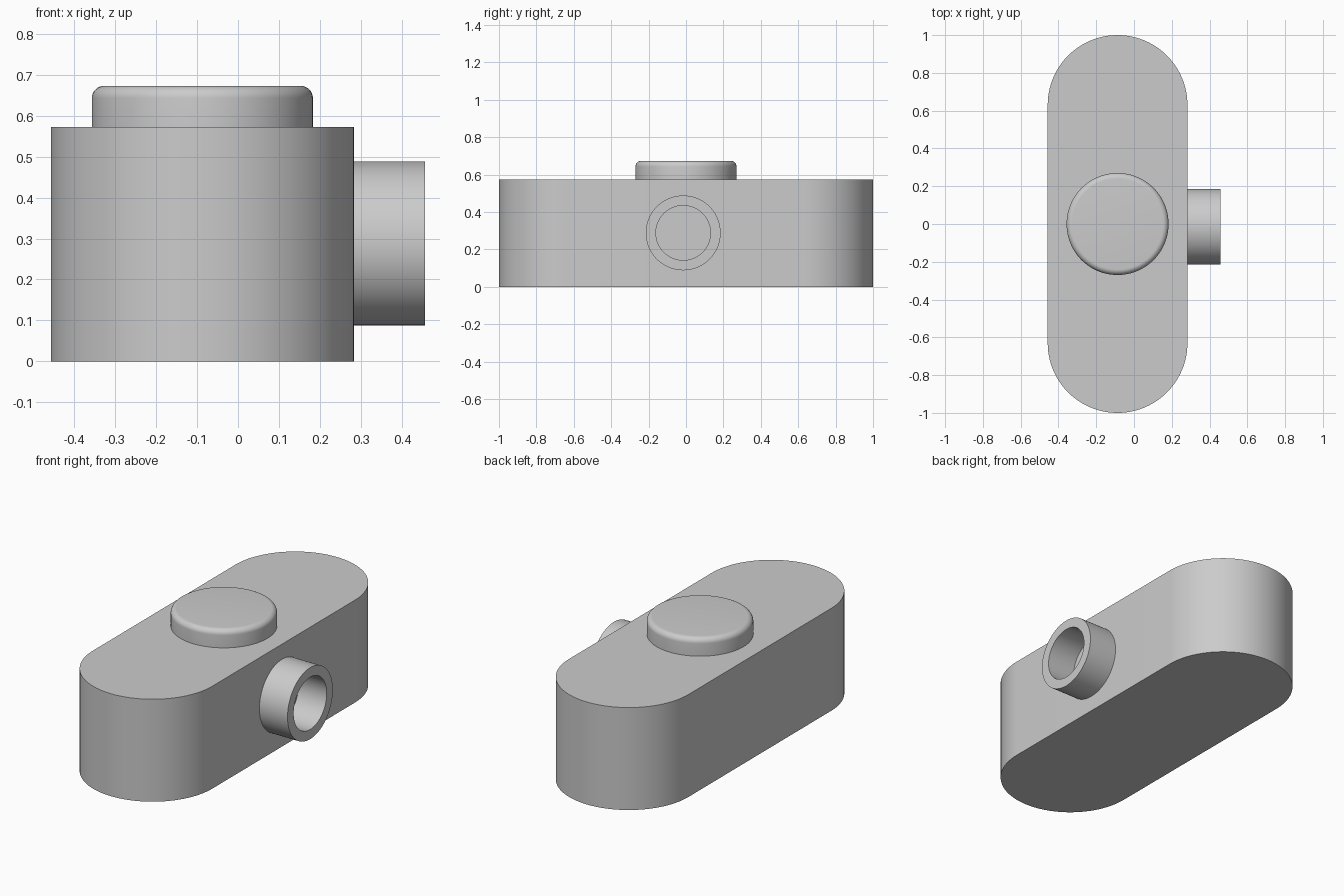
import bpy
import bmesh
import math
from mathutils import Matrix, Vector

cube = bpy.data.objects.get("Cube")
if cube:
    bpy.data.objects.remove(cube, do_unlink=True)

grey = bpy.data.materials.new("plain grey")
grey.use_nodes = True
colour = (0.6, 0.6, 0.6, 1)
grey.diffuse_color = colour
grey.node_tree.nodes["Principled BSDF"].inputs["Base Color"].default_value = colour

CENTRE_X = -0.087
HALF_WIDTH = 0.37
BODY_TOP = 0.573
ARC_Y = 1 - HALF_WIDTH


def finish(name, bm, matrix=Matrix()):
    """Turn a bmesh into a smooth object with sharp edges kept."""
    bmesh.ops.remove_doubles(bm, verts=bm.verts, dist=1e-5)
    bmesh.ops.recalc_face_normals(bm, faces=bm.faces)
    bm.transform(matrix)
    mesh = bpy.data.meshes.new(name)
    bm.to_mesh(mesh)
    bm.free()
    mesh.materials.append(grey)
    obj = bpy.data.objects.new(name, mesh)
    bpy.context.collection.objects.link(obj)
    bpy.ops.object.select_all(action="DESELECT")
    obj.select_set(True)
    bpy.context.view_layer.objects.active = obj
    bpy.ops.object.shade_smooth_by_angle(angle=math.radians(30))
    return obj


def lathe(name, profile, matrix, closed=False, steps=96):
    """Spin a (radius, height) profile around z."""
    bm = bmesh.new()
    verts = [bm.verts.new((r, 0, z)) for r, z in profile]
    edges = [bm.edges.new(pair) for pair in zip(verts, verts[1:])]
    if closed:
        edges.append(bm.edges.new((verts[-1], verts[0])))
    bmesh.ops.spin(bm, geom=verts + edges, cent=(0, 0, 0), axis=(0, 0, 1),
                   angle=math.tau, steps=steps, use_merge=False)
    return finish(name, bm, matrix)


# Stadium-shaped body
bm = bmesh.new()
outline = []
for side in (1, -1):
    for i in range(49):
        a = math.pi * i / 48
        outline.append(bm.verts.new((CENTRE_X + side * HALF_WIDTH * math.cos(a),
                                     side * (ARC_Y + HALF_WIDTH * math.sin(a)), 0)))
base = bm.faces.new(outline)
extruded = bmesh.ops.extrude_face_region(bm, geom=[base], use_keep_orig=True)
bmesh.ops.translate(bm, vec=Vector((0, 0, BODY_TOP)),
                    verts=[v for v in extruded["geom"] if isinstance(v, bmesh.types.BMVert)])
finish("body", bm)

# Round button with a filleted rim
radius, height, fillet = 0.27, 0.1, 0.03
rim = [(radius - fillet + fillet * math.cos(a), height - fillet + fillet * math.sin(a))
       for a in (math.pi / 2 * i / 8 for i in range(9))]
lathe("top_button", [(0, 0), (radius, 0)] + rim + [(0, height)],
      Matrix.Translation((CENTRE_X, 0, BODY_TOP)))

# Hollow pipe on the left wall, its bore ending at the wall
lathe("side_pipe", [(0.2, -0.01), (0.2, 0.174), (0.146, 0.174), (0.146, -0.01)],
      Matrix.Translation((CENTRE_X + HALF_WIDTH, -0.015, 0.288)) @ Matrix.Rotation(math.pi / 2, 4, "Y"),
      closed=True)
